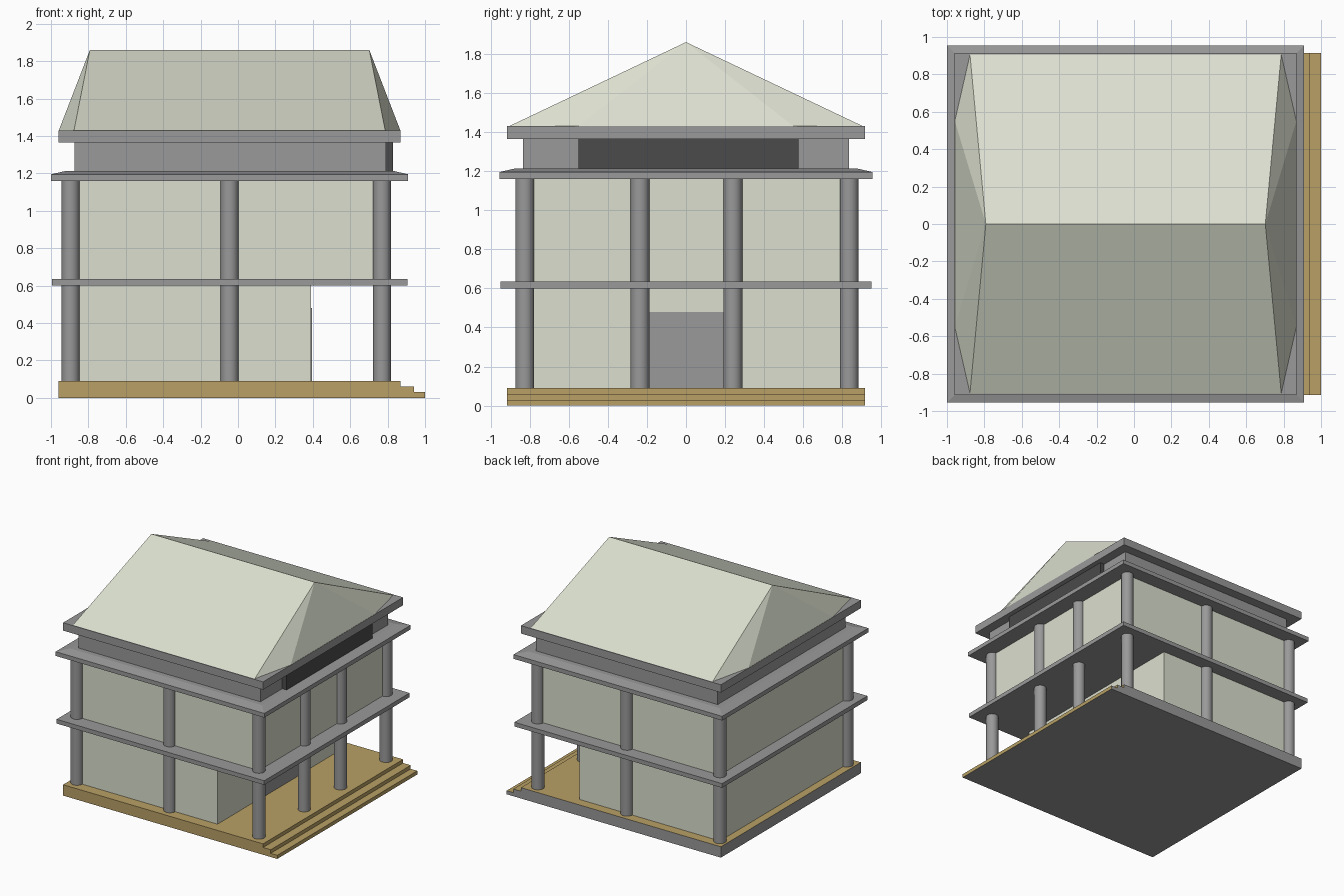
import bpy, bmesh

cube = bpy.data.objects.get("Cube")
if cube:
    bpy.data.objects.remove(cube, do_unlink=True)


def material(name, rgb):
    m = bpy.data.materials.new(name)
    m.use_nodes = True
    color = (*rgb, 1)
    m.diffuse_color = color
    m.node_tree.nodes["Principled BSDF"].inputs["Base Color"].default_value = color
    return m


PALE = material("pale_plaster", (0.71, 0.74, 0.62))
GREY = material("grey_stone", (0.32, 0.32, 0.32))
TAN = material("tan_floor", (0.48, 0.35, 0.13))
DARK = material("dark_panel", (0.07, 0.07, 0.07))


def build(name, bm, *mats):
    bmesh.ops.recalc_face_normals(bm, faces=bm.faces)
    mesh = bpy.data.meshes.new(name)
    bm.to_mesh(mesh)
    bm.free()
    for m in mats:
        mesh.materials.append(m)
    obj = bpy.data.objects.new(name, mesh)
    bpy.context.collection.objects.link(obj)
    return obj


def box(name, x, y, z, mat):
    bm = bmesh.new()
    bmesh.ops.create_cube(bm, size=1)
    for v in bm.verts:
        v.co = [r[0] if c < 0 else r[1] for c, r in zip(v.co, (x, y, z))]
    return build(name, bm, mat)


# Stepped base: side profile extruded along y, hidden sides in stone
BASE_Y = 0.915
profile = [(-0.96, 0), (1, 0), (1, 0.03), (0.94, 0.03), (0.94, 0.06),
           (0.87, 0.06), (0.87, 0.09), (-0.96, 0.09)]
bm = bmesh.new()
front = bm.faces.new([bm.verts.new((x, -BASE_Y, z)) for x, z in profile])
extruded = bmesh.ops.extrude_face_region(bm, geom=[front])["geom"]
bmesh.ops.translate(bm, vec=(0, 2 * BASE_Y, 0),
                    verts=[g for g in extruded if isinstance(g, bmesh.types.BMVert)])
if len(bm.faces) < len(profile) + 2:
    bm.faces.new([v for v in front.verts])
base = build("stepped_base", bm, TAN, GREY)
for p in base.data.polygons:
    n = p.normal
    p.material_index = int(n.y > 0.5 or n.x < -0.5 or n.z < -0.5)

# Walls stand on the column centre lines; the lower storey leaves a porch
WEST, EAST, SOUTH, NORTH = -0.895, 0.77, -0.825, 0.835
box("lower_walls", (WEST, 0.39), (SOUTH, NORTH), (0.09, 0.60), PALE)
box("upper_walls", (WEST, EAST), (SOUTH, NORTH), (0.635, 1.16), PALE)
box("door", (0.388, 0.395), (-0.22, 0.22), (0.09, 0.48), GREY)

# Columns
spots = [(x, y) for x in (WEST, -0.045, EAST) for y in (SOUTH, NORTH)]
spots += [(EAST, y) for y in (-0.235, 0.24)]
for i, (x, y) in enumerate(spots):
    bpy.ops.mesh.primitive_cylinder_add(vertices=24, radius=0.048, depth=1.07,
                                        location=(x, y, 0.625))
    col = bpy.context.object
    col.name = f"column_{i + 1}"
    col.data.materials.append(GREY)
    bpy.ops.object.shade_smooth_by_angle()

# Floor ledges, the upper one with a shallow sloping top
box("middle_ledge", (-0.995, 0.905), (-0.95, 0.95), (0.60, 0.635), GREY)
ledge = box("upper_ledge", (-1, 0.91), (-0.955, 0.955), (1.16, 1.195), GREY)
bm = bmesh.new()
bm.from_mesh(ledge.data)
top = max(bm.faces, key=lambda f: f.calc_center_median().z)
bmesh.ops.inset_region(bm, faces=[top], thickness=0.11)
for v in top.verts:
    v.co.z += 0.018
bm.to_mesh(ledge.data)
bm.free()

# Attic band with its front panel, and the eave slab
box("attic_band", (-0.875, 0.79), (-0.835, 0.835), (1.20, 1.37), GREY)
box("attic_panel", (0.78, 0.83), (-0.55, 0.575), (1.21, 1.365), DARK)
box("eave_slab", (-0.96, 0.87), (-0.915, 0.915), (1.365, 1.43), GREY)

# Roof: two long slopes and bowed hip ends
MID, EAVE, RIDGE = -0.045, 1.43, 1.86
bm = bmesh.new()


def end_points(s):
    apex = bm.verts.new((MID + s * 0.747, 0, RIDGE))
    rim = [(0.832, -0.905), (0.913, -0.55), (0.913, 0.55), (0.832, 0.905)]
    return apex, [bm.verts.new((MID + s * dx, y, EAVE)) for dx, y in rim]


(apex_l, rim_l), (apex_r, rim_r) = end_points(-1), end_points(1)
for apex, rim in ((apex_l, rim_l), (apex_r, rim_r)):
    for a, b in zip(rim, rim[1:]):
        bm.faces.new((apex, a, b))
for k in (0, -1):
    bm.faces.new((apex_l, rim_l[k], rim_r[k], apex_r))
bm.faces.new(rim_l + rim_r[::-1])
build("roof", bm, PALE)
